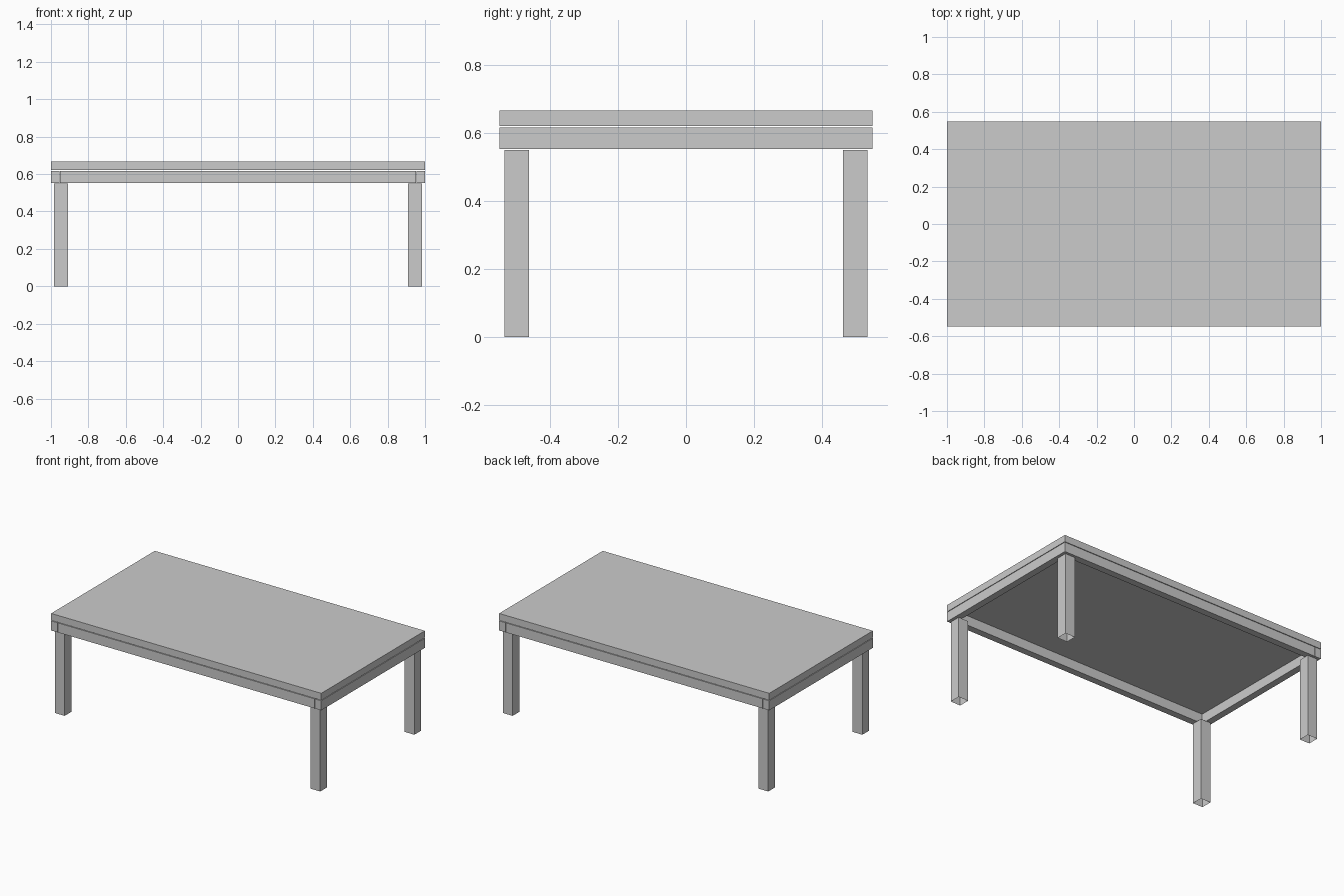
import bpy, bmesh

if "Cube" in bpy.data.objects:
    bpy.data.objects.remove(bpy.data.objects["Cube"])


def box(name, x, y, z, open_bottom=False):
    """Box from (min, max) ranges on each axis."""
    bm = bmesh.new()
    bmesh.ops.create_cube(bm, size=1)
    for v in bm.verts:
        v.co = [r[0] if c < 0 else r[1] for c, r in zip(v.co, (x, y, z))]
    if open_bottom:
        bm.normal_update()
        under = [f for f in bm.faces if f.normal.z < -0.9]
        bmesh.ops.delete(bm, geom=under, context='FACES_ONLY')
    mesh = bpy.data.meshes.new(name)
    bm.to_mesh(mesh)
    bm.free()
    obj = bpy.data.objects.new(name, mesh)
    bpy.context.collection.objects.link(obj)
    return obj


def span(side, inner, outer):
    """Range between inner and outer on the given side of centre."""
    return tuple(sorted((side * inner, side * outer)))


HX, HY = 1.0, 0.548
RAIL = 0.046
RAIL_Z = (0.553, 0.617)

# Tabletop slab
box("tabletop", (-HX, HX), (-HY, HY), (0.621, 0.667))

for s, end, face in ((-1, "left", "front"), (1, "right", "back")):
    # End rails run full depth, long rails sit between them with a thin joint
    box(f"{end}_rail", span(s, HX - RAIL, HX), (-HY, HY), RAIL_Z)
    inner = HX - RAIL - 0.003
    box(f"{face}_rail", (-inner, inner), span(s, HY - RAIL, HY), RAIL_Z)

# Hollow square legs, open at the foot
for sx, end in ((-1, "left"), (1, "right")):
    for sy, face in ((-1, "front"), (1, "back")):
        box(f"{face}_{end}_leg", span(sx, 0.91, 0.983),
            span(sy, 0.461, 0.534), (0, 0.55), open_bottom=True)
